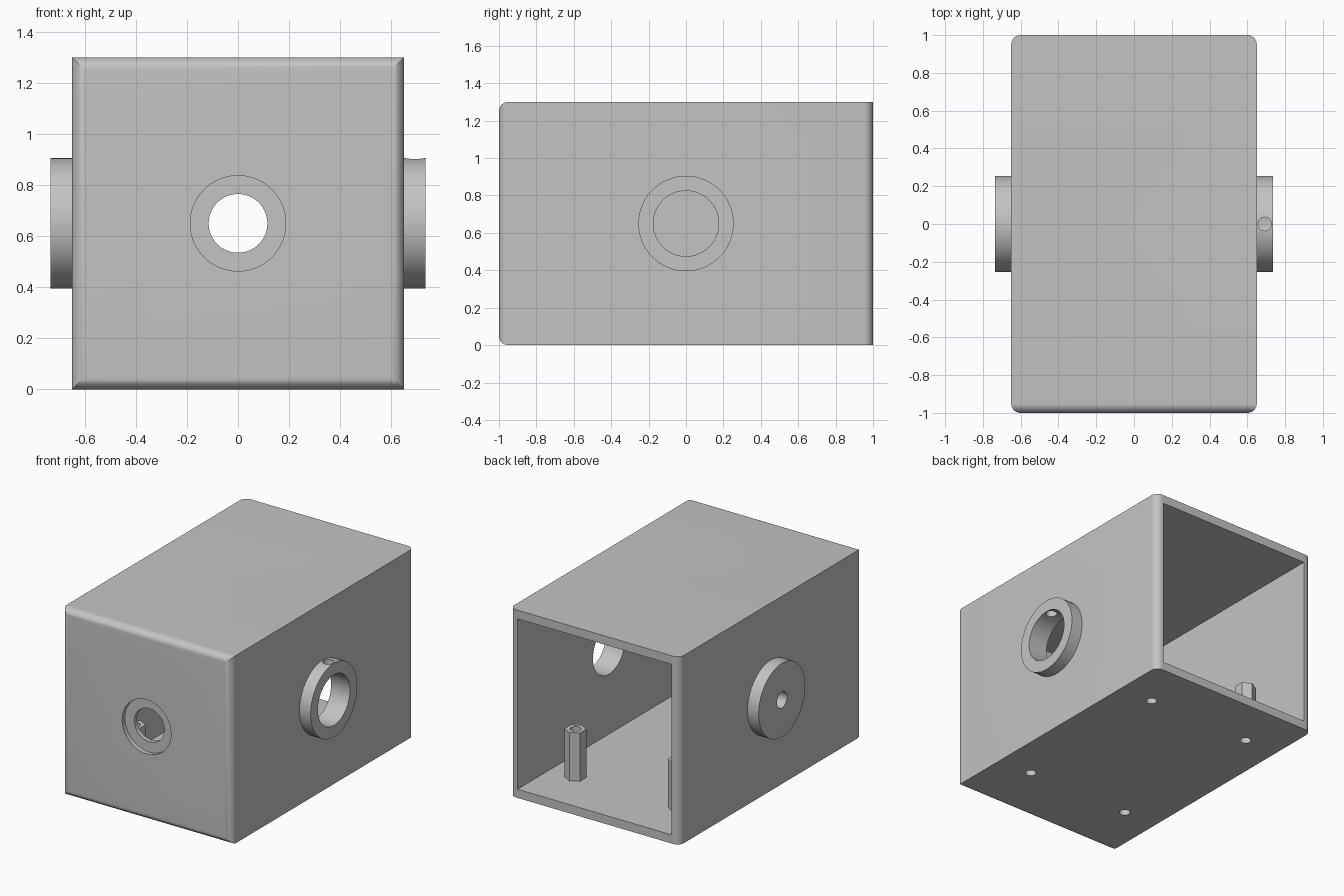
import bpy
import bmesh
from math import pi, sin, cos
from mathutils import Matrix, Vector

cube = bpy.data.objects.get("Cube")
if cube:
    bpy.data.objects.remove(cube, do_unlink=True)

W, L, H = 0.65, 1.0, 1.3      # half width, half length, height
WALL, ROUND = 0.06, 0.05
MID = H / 2
AXIS = {"X": Matrix.Rotation(pi / 2, 4, "Y"),
        "Y": Matrix.Rotation(pi / 2, 4, "X"),
        "Z": Matrix.Identity(4)}

grey = bpy.data.materials.new("plain grey")
grey.use_nodes = True
grey.diffuse_color = (0.55, 0.55, 0.55, 1)
grey.node_tree.nodes["Principled BSDF"].inputs["Base Color"].default_value = grey.diffuse_color


def make(name, bm):
    bmesh.ops.recalc_face_normals(bm, faces=bm.faces)
    mesh = bpy.data.meshes.new(name)
    bm.to_mesh(mesh)
    bm.free()
    mesh.materials.append(grey)
    obj = bpy.data.objects.new(name, mesh)
    bpy.context.collection.objects.link(obj)
    return obj


def cylinder(name, axis, centre, radius, length, sides=64):
    bm = bmesh.new()
    bmesh.ops.create_cone(bm, cap_ends=True, segments=sides, radius1=radius,
                          radius2=radius, depth=length,
                          matrix=Matrix.Translation(centre) @ AXIS[axis])
    return make(name, bm)


def box(name, low, high):
    low, high = Vector(low), Vector(high)
    bm = bmesh.new()
    bmesh.ops.create_cube(bm, size=1, matrix=Matrix.Translation((low + high) / 2)
                          @ Matrix.Diagonal((*(high - low), 1)))
    return make(name, bm)


def prism(name, profile, push):
    bm = bmesh.new()
    face = bm.faces.new([bm.verts.new(p) for p in profile])
    top = bmesh.ops.extrude_face_region(bm, geom=[face], use_keep_orig=True)["geom"]
    bmesh.ops.translate(bm, vec=push,
                        verts=[v for v in top if isinstance(v, bmesh.types.BMVert)])
    return make(name, bm)


def arc(cx, cy, start, steps=10):
    return [(cx + ROUND * cos(start + pi / 2 * i / steps),
             cy + ROUND * sin(start + pi / 2 * i / steps)) for i in range(steps + 1)]


def boolean(obj, cutter, operation="DIFFERENCE"):
    mod = obj.modifiers.new("cut", "BOOLEAN")
    mod.operation, mod.object, mod.solver = operation, cutter, "EXACT"
    bpy.context.view_layer.objects.active = obj
    bpy.ops.object.modifier_apply(modifier=mod.name)
    bpy.data.objects.remove(cutter, do_unlink=True)


def smooth(obj):
    bpy.ops.object.select_all(action="DESELECT")
    obj.select_set(True)
    bpy.context.view_layer.objects.active = obj
    bpy.ops.object.shade_smooth_by_angle(angle=pi / 6)


# Housing: plan with four rounded corners, crossed with a front-rounded side profile
a, b = W - ROUND, L - ROUND
plan = arc(a, b, 0) + arc(-a, b, pi / 2) + arc(-a, -b, pi) + arc(a, -b, 3 * pi / 2)
housing = prism("housing", [(x, y, 0) for x, y in plan], (0, 0, H))
side = [(L + 1, 0), (L + 1, H)] + arc(-b, H - ROUND, pi / 2) + arc(-b, ROUND, pi)
boolean(housing, prism("side_profile", [(-1, y, z) for y, z in side], (2, 0, 0)), "INTERSECT")

# Cavity open at the back
boolean(housing, box("cavity", (WALL - W, WALL - L, WALL), (W - WALL, L + 1, H - WALL)))

# Counterbored front hole and side bore
boolean(housing, cylinder("front_recess", "Y", (0, -L, MID), 0.187, 0.06))
boolean(housing, cylinder("front_hole", "Y", (0, -L, MID), 0.115, 0.3))
boolean(housing, cylinder("side_bore", "X", (W, 0, MID), 0.175, 0.3))

# Hexagonal standoffs with holes running through the floor
TOP = 0.395
for x, side_name in ((0.395, "left"), (-0.395, "right")):
    for y, end_name in ((-0.565, "front"), (0.645, "back")):
        boolean(housing, cylinder("floor_hole", "Z", (x, y, 0), 0.035, 0.4, 32))
        post = cylinder(f"{end_name}_{side_name}_standoff", "Z",
                        (x, y, (TOP + WALL) / 2), 0.068, TOP - WALL, 6)
        # one corner points to the back
        spin = Matrix.Translation((x, y, 0))
        if abs(post.data.vertices[0].co.x - x) > 0.01:
            post.data.transform(spin @ Matrix.Rotation(pi / 6, 4, "Z") @ spin.inverted())
        boolean(post, cylinder("post_hole", "Z", (x, y, TOP / 2), 0.035, 1, 32))
        smooth(post)
smooth(housing)

# Side collars: an open ring with a set-screw hole, and a boss with a small shaft hole
OUT = 0.085
ring = cylinder("left_ring", "X", (W + OUT / 2, 0, MID), 0.255, OUT)
boolean(ring, cylinder("ring_bore", "X", (W, 0, MID), 0.175, 0.5))
boolean(ring, cylinder("set_screw_hole", "Z", (W + OUT / 2, 0, MID + 0.25), 0.036, 0.4, 32))
smooth(ring)
boss = cylinder("right_boss", "X", (-W - OUT / 2, 0, MID), 0.255, OUT)
boolean(boss, cylinder("shaft_hole", "X", (-W, 0, MID), 0.055, 0.5, 32))
smooth(boss)
